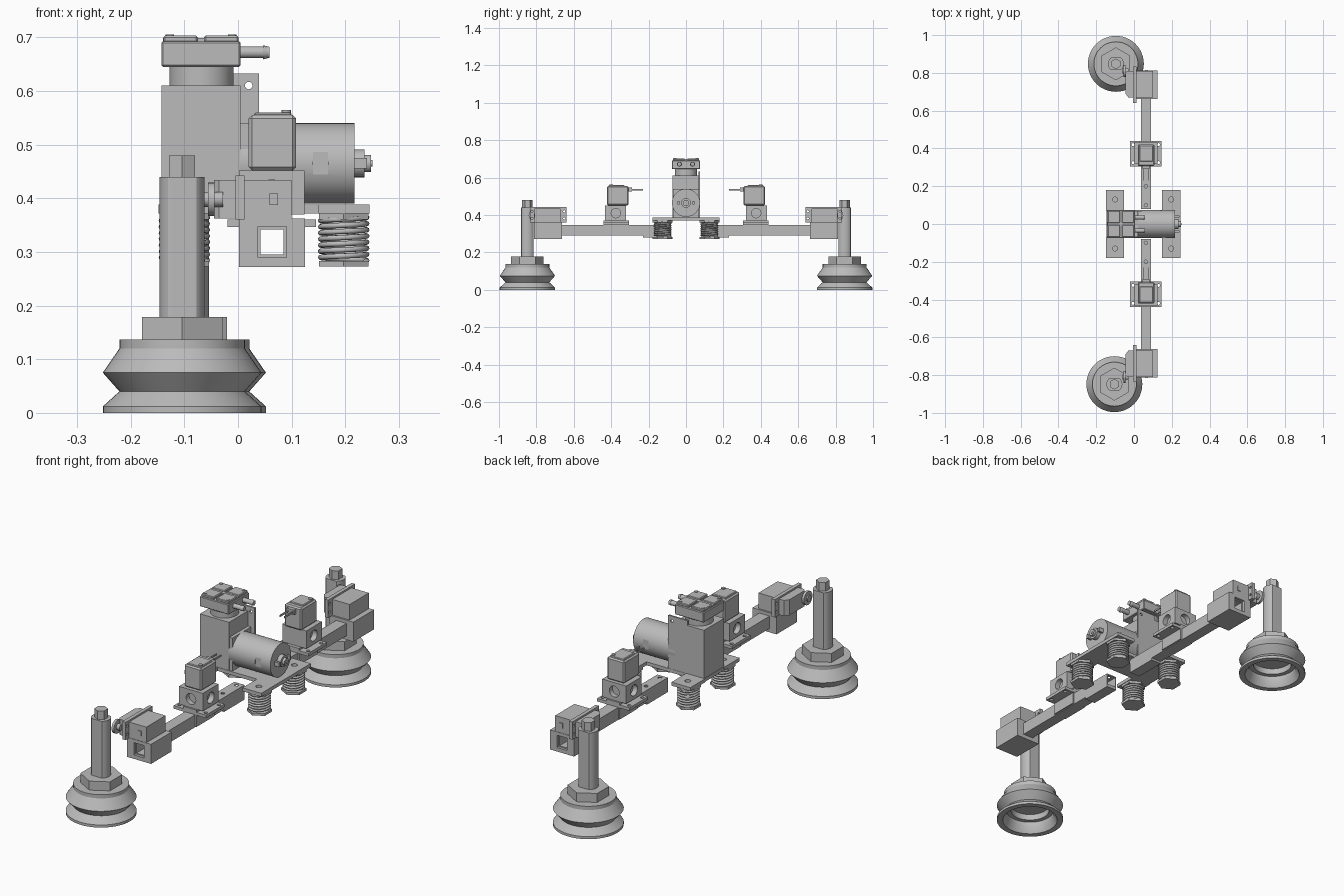
import bpy, bmesh, math
from mathutils import Matrix, Vector

cube = bpy.data.objects.get("Cube")
if cube:
    bpy.data.objects.remove(cube, do_unlink=True)

grey = bpy.data.materials.new("plain grey")
grey.use_nodes = True
colour = (0.5, 0.5, 0.5, 1)
grey.diffuse_color = colour
grey.node_tree.nodes["Principled BSDF"].inputs["Base Color"].default_value = colour


def finish(name, bm, smooth=True):
    bmesh.ops.recalc_face_normals(bm, faces=bm.faces)
    me = bpy.data.meshes.new(name)
    bm.to_mesh(me)
    bm.free()
    me.materials.append(grey)
    ob = bpy.data.objects.new(name, me)
    bpy.context.collection.objects.link(ob)
    bpy.ops.object.select_all(action='DESELECT')
    bpy.context.view_layer.objects.active = ob
    ob.select_set(True)
    if smooth:
        bpy.ops.object.shade_smooth_by_angle(angle=math.radians(30))
    return ob


def box(name, x, y, z, bevel=0):
    lo = [min(r) for r in (x, y, z)]
    hi = [max(r) for r in (x, y, z)]
    bm = bmesh.new()
    bmesh.ops.create_cube(bm, size=1)
    for v in bm.verts:
        v.co = [(a + b) / 2 + c * (b - a) for a, b, c in zip(lo, hi, v.co)]
    if bevel:
        bmesh.ops.bevel(bm, geom=bm.edges[:], offset=bevel, segments=1, affect='EDGES')
    return finish(name, bm, False)


def cyl(name, centre, r, depth, axis='Z', sides=32, r2=None):
    bm = bmesh.new()
    bmesh.ops.create_cone(bm, cap_ends=True, segments=sides, radius1=r,
                          radius2=r if r2 is None else r2, depth=depth)
    turn = {'X': Matrix.Rotation(math.pi / 2, 4, 'Y'),
            'Y': Matrix.Rotation(-math.pi / 2, 4, 'X'), 'Z': Matrix()}[axis]
    bm.transform(Matrix.Translation(centre) @ turn)
    return finish(name, bm)


def lathe(name, profile, centre, sides=48):
    bm = bmesh.new()
    vs = [bm.verts.new((r, 0, z)) for r, z in profile]
    es = [bm.edges.new(p) for p in zip(vs, vs[1:])]
    bmesh.ops.spin(bm, geom=vs + es, cent=(0, 0, 0), axis=(0, 0, 1),
                   angle=math.tau, steps=sides)
    bmesh.ops.remove_doubles(bm, verts=bm.verts, dist=1e-5)
    bm.transform(Matrix.Translation(centre))
    return finish(name, bm)


def prism(name, outline, z0, z1):
    bm = bmesh.new()
    face = bm.faces.new([bm.verts.new((x, y, z0)) for x, y in outline])
    new = bmesh.ops.extrude_face_region(bm, geom=[face])['geom']
    for v in new:
        if isinstance(v, bmesh.types.BMVert):
            v.co.z = z1
    return finish(name, bm)


def cut(ob, cutter):
    mod = ob.modifiers.new("cut", 'BOOLEAN')
    mod.object, mod.operation, mod.solver = cutter, 'DIFFERENCE', 'EXACT'
    bpy.context.view_layer.objects.active = ob
    bpy.ops.object.modifier_apply(modifier=mod.name)
    bpy.data.objects.remove(cutter, do_unlink=True)


def coil(name, centre, r, z0, z1, turns, wire):
    cu = bpy.data.curves.new(name, 'CURVE')
    cu.dimensions, cu.bevel_depth, cu.bevel_resolution = '3D', wire, 2
    n = turns * 20
    sp = cu.splines.new('POLY')
    sp.points.add(n)
    for i, p in enumerate(sp.points):
        a = math.tau * turns * i / n
        p.co = (centre[0] + r * math.cos(a), centre[1] + r * math.sin(a),
                z0 + (z1 - z0) * i / n, 1)
    cu.materials.append(grey)
    bpy.context.collection.objects.link(bpy.data.objects.new(name, cu))


# Base plate: centre strip with four drilled feet
box("base_plate", (-.145, .245), (-.075, .075), (.372, .388))
for x in (-.1, .197):
    for s in (-1, 1):
        foot = box("plate_foot", (x - .048, x + .048), (s * .07, s * .18), (.372, .388))
        cut(foot, cyl("hole", (x, s * .13, .38), .013, .1))
        coil("spring", (x, s * .125), .043, .284, .364, 7, .005)
        for z, label in ((.278, "bottom"), (.366, "top")):
            cyl("spring_pad_" + label, (x, s * .125, z), .053, .011, sides=6)
        cyl("spring_core", (x, s * .125, .35), .022, .04)

# Pump body and head
box("pump_body", (-.143, .005), (-.073, .073), (.388, .61))
cyl("pump_neck", (-.068, 0, .628), .06, .036)
box("pump_head", (-.143, .005), (-.075, .075), (.645, .692), .003)
for sx in (-1, 1):
    for sy in (-1, 1):
        cx, cy = -.069 + sx * .038, sy * .038
        box("head_pad", (cx - .032, cx + .032), (cy - .032, cy + .032), (.69, .703), .003)
        cyl("head_screw", (cx + sx * .02, cy + sy * .02, .703), .008, .005, sides=12)
box("head_rib", (-.14, .0), (-.008, .008), (.69, .699))
for s in (-1, 1):
    cyl("hose_port", (.028, s * .035, .672), .011, .06, 'X', 16)
    cyl("hose_barb", (.053, s * .035, .672), .013, .012, 'X', 16, .01)
side = box("side_plate", (-.06, .039), (.066, .074), (.388, .632))
cut(side, cyl("hole", (.02, .07, .61), .007, .1, 'Y', 16))

# Motor lying along x
box("motor_mount", (0, .02), (-.07, .07), (.388, .54))
motor = cyl("motor_can", (.11, 0, .465), .075, .214, 'X', 48)
for s in (-1, 1):
    cut(motor, box("slot", (.14, .168), (s * .072, s * .09), (.432, .498)))
cyl("motor_boss", (.225, 0, .465), .026, .022, 'X', 24)
cyl("motor_bearing", (.24, 0, .465), .016, .016, 'X', 24)
cyl("motor_shaft", (.245, 0, .465), .006, .012, 'X', 12)
for s in (-1, 1):
    box("motor_terminal", (.215, .24), (s * .035, s * .045), (.455, .475))

for s in (-1, 1):
    def Y(a, b):
        return (s * a, s * b)

    # Hollow arm with a drilled top and a strap beneath its inner end
    arm = box("arm_tube", (.037, .09), Y(.08, .8), (.29, .347))
    cut(arm, box("bore", (.042, .085), Y(0, .9), (.295, .342)))
    for y in (.1, .2):
        cut(arm, cyl("hole", (.063, s * y, .345), .009, .03, sides=16))
    box("arm_strap", (.037, .09), Y(.08, .23), (.28, .29))

    # Valve clamp: saddle with side wings
    for x in (.03, .09):
        box("clamp_cheek", (x, x + .007), Y(.31, .44), (.293, .36))
    box("clamp_top", (.03, .097), Y(.305, .44), (.347, .37))
    for x, wx in ((-.02, .03), (.097, .145)):
        wing = box("clamp_wing", (x, wx), Y(.305, .44), (.346, .36))
        for y in (.325, .42):
            hx = -.005 if x < 0 else .13
            cut(wing, cyl("hole", (hx, s * y, .353), .008, .05, sides=16))

    # Valve with ports on the sides
    body = box("valve_body", (.002, .124), Y(.32, .433), (.37, .452))
    for p, ax in (((.125, s * .375, .41), 'X'), ((.063, s * .435, .41), 'Y'),
                  ((0, s * .375, .41), 'X')):
        cut(body, cyl("port", p, .025, .05, ax))
    box("valve_coil", (.02, .108), Y(.307, .422), (.452, .555), .006)
    box("valve_cap", (.03, .1), Y(.33, .415), (.55, .56), .003)
    cyl("valve_screw", (.09, s * .4, .56), .009, .008, sides=12)
    for x in (.05, .073):
        box("valve_pin", (x, x + .004), Y(.23, .31), (.532, .54))
    box("valve_plug", (.045, .082), Y(.29, .31), (.525, .548))

    # Servo bracket around the arm end
    bracket = box("servo_bracket", (.002, .125), Y(.662, .812), (.272, .362))
    cut(bracket, box("bore", (.037, .09), Y(.6, .9), (.29, .347)))

    # Servo with mounting ears
    prism("servo_body", [(x, s * y) for x, y in
          ((-.045, .69), (-.03, .67), (.1, .67), (.1, .81), (-.035, .81), (-.045, .8))],
          .362, .434)
    box("servo_socket", (.059, .075), Y(.808, .814), (.387, .409))
    ear = box("servo_ear", (-.005, .012), Y(.64, .835), (.36, .442))
    for y in (.651, .824):
        for z in (.382, .42):
            cut(ear, cyl("hole", (0, s * y, z), .006, .1, 'X', 12))
    cyl("servo_horn", (-.05, s * .81, .398), .031, .012, 'X')
    cyl("servo_hub", (-.045, s * .81, .398), .014, .034, 'X', 20)

    # Post with two flat sides
    px, py = -.1 + s * .004, s * .848
    ring = [math.tau * i / 64 for i in range(64)]
    prism("post", [(px + .042 * math.cos(a),
                    py + max(-.033, min(.033, .042 * math.sin(a)))) for a in ring],
          .17, .44)
    cyl("post_nut", (px, py, .46), .028, .04, sides=6)

    # Bellows suction cup, hollow underneath
    cyl("cup_nut", (px, py, .157), .087, .043, sides=6)
    lathe("suction_cup", [(0, .137), (.117, .137), (.117, .12), (.148, .075),
                          (.117, .04), (.148, .012), (.148, 0), (.122, 0),
                          (.105, .03), (.105, .05), (.085, .05), (.085, .078),
                          (0, .078)], (px, py, 0))
